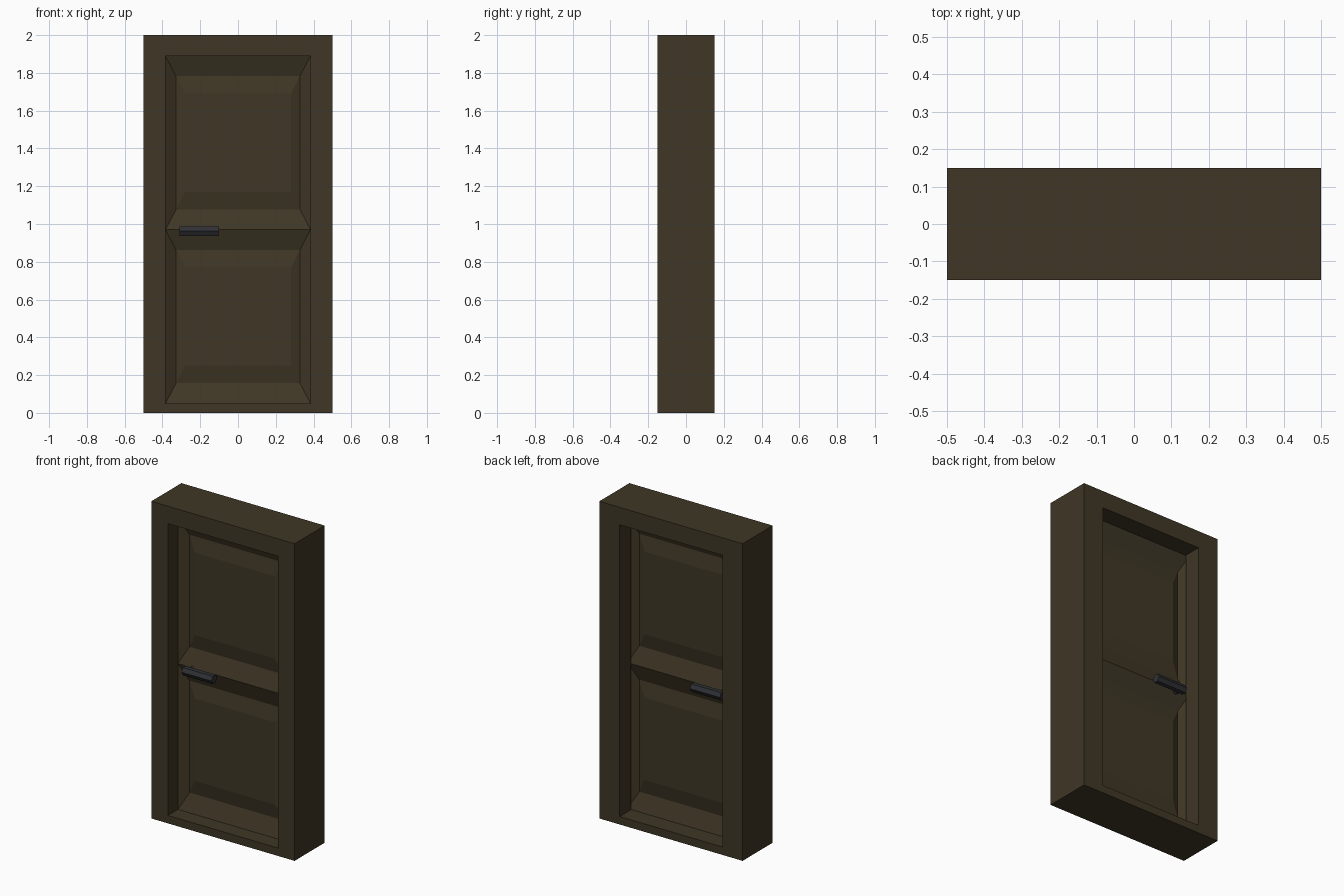
import bpy, bmesh
from math import pi
from mathutils import Matrix

cube = bpy.data.objects.get("Cube")
if cube:
    bpy.data.objects.remove(cube)


def material(name, rgb):
    mat = bpy.data.materials.new(name)
    mat.use_nodes = True
    mat.diffuse_color = (*rgb, 1)
    mat.node_tree.nodes["Principled BSDF"].inputs["Base Color"].default_value = (*rgb, 1)
    return mat


wood = material("dark_wood", (0.050, 0.038, 0.019))
metal = material("dark_metal", (0.029, 0.030, 0.035))


def finish(bm, name, mat):
    bmesh.ops.recalc_face_normals(bm, faces=bm.faces)
    mesh = bpy.data.meshes.new(name)
    bm.to_mesh(mesh)
    bm.free()
    mesh.materials.append(mat)
    obj = bpy.data.objects.new(name, mesh)
    bpy.context.collection.objects.link(obj)
    return obj


def loft(name, rings, mat, closed):
    """Join upright rectangles (half width, bottom, top, y); wrap round or cap the ends."""
    bm = bmesh.new()
    loops = [[bm.verts.new(p) for p in ((-w, y, lo), (w, y, lo), (w, y, hi), (-w, y, hi))]
             for w, lo, hi, y in rings]
    pairs = list(zip(loops, loops[1:]))
    if closed:
        pairs.append((loops[-1], loops[0]))
    else:
        bm.faces.new(loops[0])
        bm.faces.new(loops[-1])
    for a, b in pairs:
        for i in range(4):
            j = (i + 1) % 4
            bm.faces.new((a[i], a[j], b[j], b[i]))
    return finish(bm, name, mat)


# Frame: deep surround with a door stop along the back of both jambs
bottom, middle, top = 0.05, 0.97, 1.89
opening, stop = 0.384, 0.358
loft("door_frame", [
    (0.5, 0, 2, -0.15), (0.5, 0, 2, 0.15),
    (stop, bottom, top, 0.15), (stop, bottom, top, 0.036),
    (opening, bottom, top, 0.036), (opening, bottom, top, -0.15)], wood, True)

# Door leaf: two panels, each with a sloped recess and a raised field on both sides
centre_y = -0.008
steps = [(0.104, 0.10, 0.023), (0.056, 0.107, 0.005), (0, 0, 0.043)]
for name, lo, hi in (("lower_panel", bottom, middle), ("upper_panel", middle, top)):
    half = [(opening - dx, lo + dz, hi - dz, d)
            for dx, dz, d in ((0.104, 0.2, 0.023), (0.056, 0.107, 0.005), (0, 0, 0.043))]
    rings = [(w, a, b, centre_y - d) for w, a, b, d in half]
    rings += [(w, a, b, centre_y + d) for w, a, b, d in reversed(half)]
    loft(name, rings, wood, False)


# Handles: six-sided grip on a short stem, one on each side of the door
def rod(bm, radius, length, location, rotation):
    bmesh.ops.create_cone(bm, cap_ends=True, segments=6, radius1=radius, radius2=radius,
                          depth=length, matrix=Matrix.Translation(location) @ rotation)


for name, side in (("front_handle", -1), ("back_handle", 1)):
    bm = bmesh.new()
    grip_y = centre_y + side * 0.085
    rod(bm, 0.028, 0.21, (-0.205, grip_y, 0.962), Matrix.Rotation(pi / 2, 4, "Y"))
    rod(bm, 0.017, 0.09, (-0.285, centre_y + side * 0.045, 0.962), Matrix.Rotation(pi / 2, 4, "X"))
    finish(bm, name, metal)
